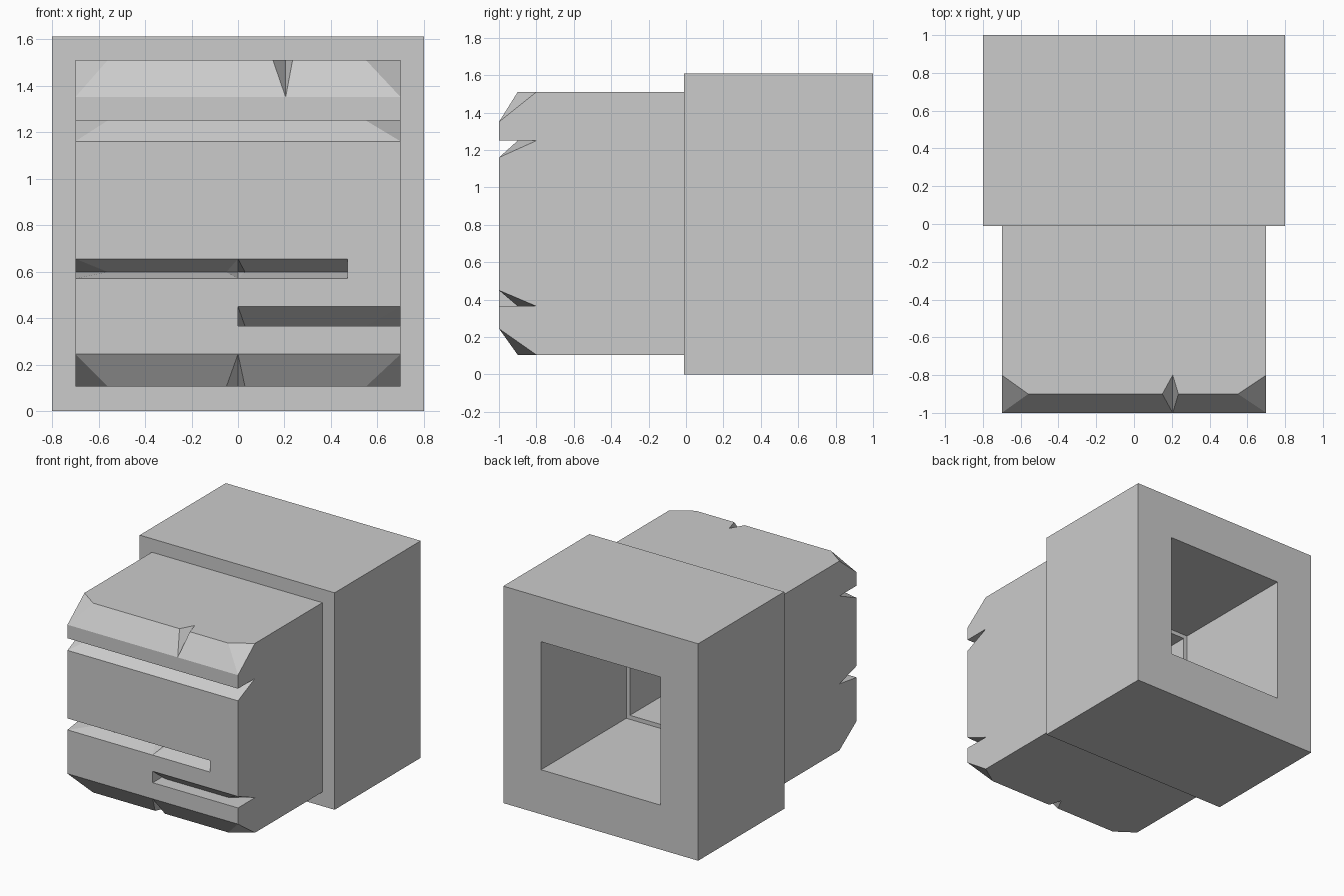
import bpy, bmesh

if "Cube" in bpy.data.objects:
    bpy.data.objects.remove(bpy.data.objects["Cube"])


def box(name, lo, hi):
    bm = bmesh.new()
    bmesh.ops.create_cube(bm, size=1)
    for v in bm.verts:
        v.co = [l + (c + 0.5) * (h - l) for c, l, h in zip(v.co, lo, hi)]
    return finish(name, bm)


def finish(name, bm):
    bmesh.ops.recalc_face_normals(bm, faces=bm.faces)
    me = bpy.data.meshes.new(name)
    bm.to_mesh(me)
    bm.free()
    ob = bpy.data.objects.new(name, me)
    bpy.context.collection.objects.link(ob)
    return ob


def hollow(ob, lo, hi):
    cutter = box("cutter", lo, hi)
    cutter.hide_render = True
    mod = ob.modifiers.new("hollow", 'BOOLEAN')
    mod.operation = 'DIFFERENCE'
    mod.solver = 'EXACT'
    mod.object = cutter
    bpy.context.view_layer.objects.active = ob
    bpy.ops.object.modifier_apply(modifier=mod.name)
    bpy.data.objects.remove(cutter)


# Groove depth along x: deep at the corners and at chips, flat elsewhere
LEFT, RIGHT = [(-.7, -.8), (-.56, -.9)], [(.55, -.9), (.7, -.8)]
CHIP = [(-.05, -.9), (0, -.8), (.03, -.9)]
BOTTOM = LEFT + CHIP + RIGHT
LOW_SLOT = CHIP[1:] + RIGHT
MID_SLOT = LEFT + CHIP + [(.47, -.9)]
UPPER_SLOT = LEFT + RIGHT
TOP = LEFT + [(.15, -.9), (.205, -.8), (.235, -.9)] + RIGHT


def depth(keys, x, side):
    probe = x + side * 1e-4
    if not keys[0][0] <= probe <= keys[-1][0]:
        return -1.0
    for (x0, d0), (x1, d1) in zip(keys, keys[1:]):
        if x0 <= probe <= x1:
            return d0 + (d1 - d0) * (x - x0) / (x1 - x0)


# Side profile (y or groove, z) swept along x
PROFILE = [(0, .105), (BOTTOM, .105), (-1, .245),
           (-1, .365), (LOW_SLOT, .365), (-1, .45),
           (-1, .57), (MID_SLOT, .598), (-1, .655),
           (-1, 1.16), (UPPER_SLOT, 1.25), (-1, 1.25),
           (-1, 1.35), (TOP, 1.51), (0, 1.51)]

# Front block with bevels, slots and chips
xs = sorted({k[0] for keys in (BOTTOM, MID_SLOT, UPPER_SLOT, TOP) for k in keys})
stations = [(x, s) for x in xs for s in (-1, 1)][1:-1]
bm = bmesh.new()
rings = [[bm.verts.new((x, depth(y, x, s) if isinstance(y, list) else y, z))
          for y, z in PROFILE] for x, s in stations]
n = len(PROFILE)
for a, b in zip(rings, rings[1:]):
    for j in range(n):
        k = (j + 1) % n
        if (a[j].co - b[k].co).length < (a[k].co - b[j].co).length:
            tris = (a[j], a[k], b[k]), (a[j], b[k], b[j])
        else:
            tris = (a[j], a[k], b[j]), (a[k], b[k], b[j])
        for t in tris:
            bm.faces.new(t)
bm.faces.new(rings[0])
bm.faces.new(rings[-1])
bmesh.ops.remove_doubles(bm, verts=bm.verts, dist=1e-4)
front = finish("front_block", bm)
hollow(front, (-.46, -.76, .36), (.46, .1, 1.25))

# Larger rear sleeve with a square opening
rear = box("rear_sleeve", (-.8, -.01, 0), (.8, 1, 1.61))
hollow(rear, (-.49, -.1, .33), (.49, 1.1, 1.28))
